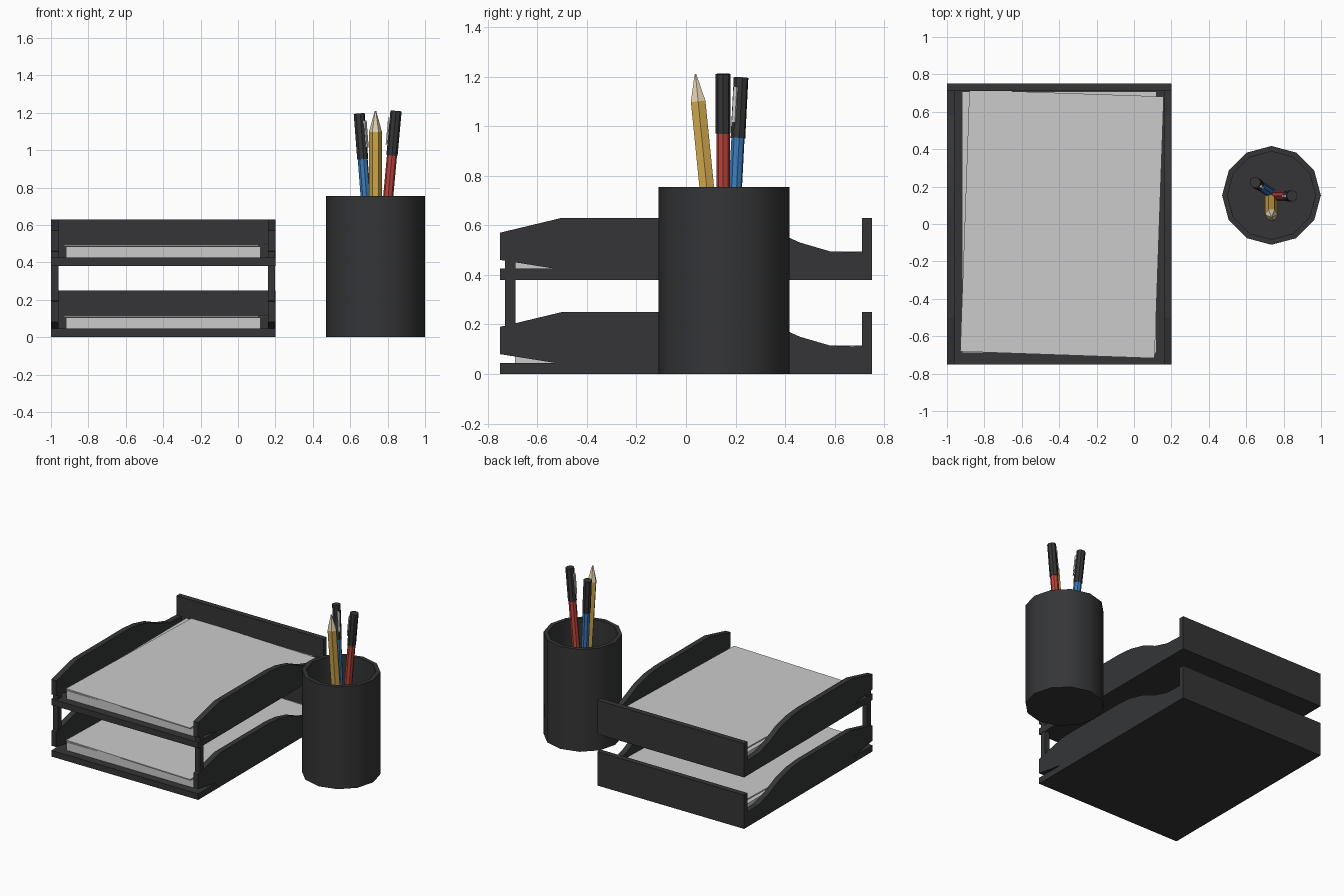
import bpy, bmesh, math
from mathutils import Vector, Matrix

if "Cube" in bpy.data.objects:
    bpy.data.objects.remove(bpy.data.objects["Cube"])


def material(name, rgb):
    m = bpy.data.materials.new(name)
    m.diffuse_color = (*rgb, 1)
    m.use_nodes = True
    m.node_tree.nodes["Principled BSDF"].inputs["Base Color"].default_value = m.diffuse_color
    return m


DARK = material("dark_plastic", (0.035, 0.036, 0.038))
GOLD = material("pencil_gold", (0.68, 0.42, 0.08))
WOOD = material("pencil_wood", (0.78, 0.66, 0.45))
RED = material("pen_red", (0.52, 0.06, 0.045))
BLUE = material("pen_blue", (0.045, 0.2, 0.5))


def finish(name, bm, mat=None):
    bmesh.ops.recalc_face_normals(bm, faces=bm.faces[:])
    me = bpy.data.meshes.new(name)
    bm.to_mesh(me)
    bm.free()
    ob = bpy.data.objects.new(name, me)
    bpy.context.collection.objects.link(ob)
    if mat:
        me.materials.append(mat)
    return ob


def box(name, lo, hi, mat=None, turn=0.0):
    lo, hi = Vector(lo), Vector(hi)
    bm = bmesh.new()
    bmesh.ops.create_cube(bm, size=1)
    bmesh.ops.scale(bm, vec=hi - lo, verts=bm.verts)
    bmesh.ops.rotate(bm, matrix=Matrix.Rotation(turn, 3, 'Z'), verts=bm.verts)
    bmesh.ops.translate(bm, vec=(lo + hi) / 2, verts=bm.verts)
    return finish(name, bm, mat)


def extrude_x(name, profile, x0, x1, z, mat):
    bm = bmesh.new()
    face = bm.faces.new([bm.verts.new((x0, y, h + z)) for y, h in profile])
    ext = bmesh.ops.extrude_face_region(bm, geom=[face])
    verts = [g for g in ext["geom"] if isinstance(g, bmesh.types.BMVert)]
    bmesh.ops.translate(bm, vec=(x1 - x0, 0, 0), verts=verts)
    return finish(name, bm, mat)


def lathe(name, rings, sides, mat, smooth=False):
    """Capped stack of (radius, height) rings around the z axis."""
    bm = bmesh.new()
    loops = [[bm.verts.new((r * math.cos(math.tau * i / sides),
                            r * math.sin(math.tau * i / sides), h))
              for i in range(sides)] for r, h in rings]
    for a, b in zip(loops, loops[1:]):
        for i in range(sides):
            j = (i + 1) % sides
            bm.faces.new((a[i], a[j], b[j], b[i]))
    bm.faces.new(loops[0])
    bm.faces.new(loops[-1])
    ob = finish(name, bm, mat)
    if smooth:
        bpy.ops.object.select_all(action='DESELECT')
        ob.select_set(True)
        bpy.context.view_layer.objects.active = ob
        bpy.ops.object.shade_smooth_by_angle(angle=math.radians(40))
    return ob


# Two stacked letter trays
SIDE = [(-.75, .08), (-.53, .045), (.71, .045), (.71, .11), (.58, .115),
        (.46, .15), (.33, .208), (.2, .24), (.08, .25), (-.5, .25), (-.75, .19)]
for label, z in (("lower", 0.0), ("upper", 0.38)):
    box(label + "_tray_base", (-1, -.75, z), (.2, .75, z + .045), DARK)
    box(label + "_tray_back", (-1, .71, z + .045), (.2, .75, z + .25), DARK)
    for side, x in (("left", -1), ("right", .16)):
        extrude_x(f"{label}_tray_{side}_wall", SIDE, x, x + .04, z, DARK)
    # Paper stack with a slightly turned top sheet
    box(label + "_paper_stack", (-.92, -.69, z + .045), (.12, .708, z + .106))
    box(label + "_loose_sheet", (-.905, -.7, z + .107), (.135, .7, z + .115),
        turn=math.radians(-2))

# Posts holding the upper tray
for side, x in (("left", -.999), ("right", .161)):
    box(side + "_post", (x, -.73, .19), (x + .038, -.688, .46), DARK)

# Pen cup
cup = lathe("pen_cup", [(.264, 0), (.264, .755), (.235, .755), (.235, .03)],
            12, DARK, smooth=True)
cup.location = (.735, .153, 0)


def place(parts, foot, top, spin):
    """Stand parts on foot, leaning to top, spun about their own axis."""
    foot, top = Vector(foot), Vector(top)
    lean = Vector((0, 0, 1)).rotation_difference(top - foot).to_matrix().to_4x4()
    for ob in parts:
        ob.matrix_world = (Matrix.Translation(foot) @ lean
                           @ Matrix.Rotation(spin, 4, 'Z') @ ob.matrix_world)


# Capped pens with a clip facing the cup centre
for name, mat, foot, top, cap, spin in (
        ("blue_pen", BLUE, (.737, .163, .04), (.648, .222, 1.195), .245, -.6),
        ("red_pen", RED, (.738, .15, .04), (.845, .15, 1.21), .24, math.pi)):
    n = (Vector(top) - Vector(foot)).length
    place([lathe(name + "_body", [(.027, 0), (.027, n - cap)], 8, mat, True),
           lathe(name + "_cap", [(.03, n - cap), (.03, n)], 8, DARK, True),
           box(name + "_clip", (.031, -.008, n - .185), (.039, .008, n - .04)),
           box(name + "_clip_mount", (.02, -.008, n - .06), (.033, .008, n - .04))],
          foot, top, spin)

# Hexagonal pencil, point up
n = 1.175
place([lathe("pencil_body", [(.034, 0), (.034, n - .11)], 6, GOLD),
       lathe("pencil_tip", [(.034, n - .11), (.004, n)], 6, WOOD)],
      (.735, .155, .04), (.735, .038, 1.21), 0)
